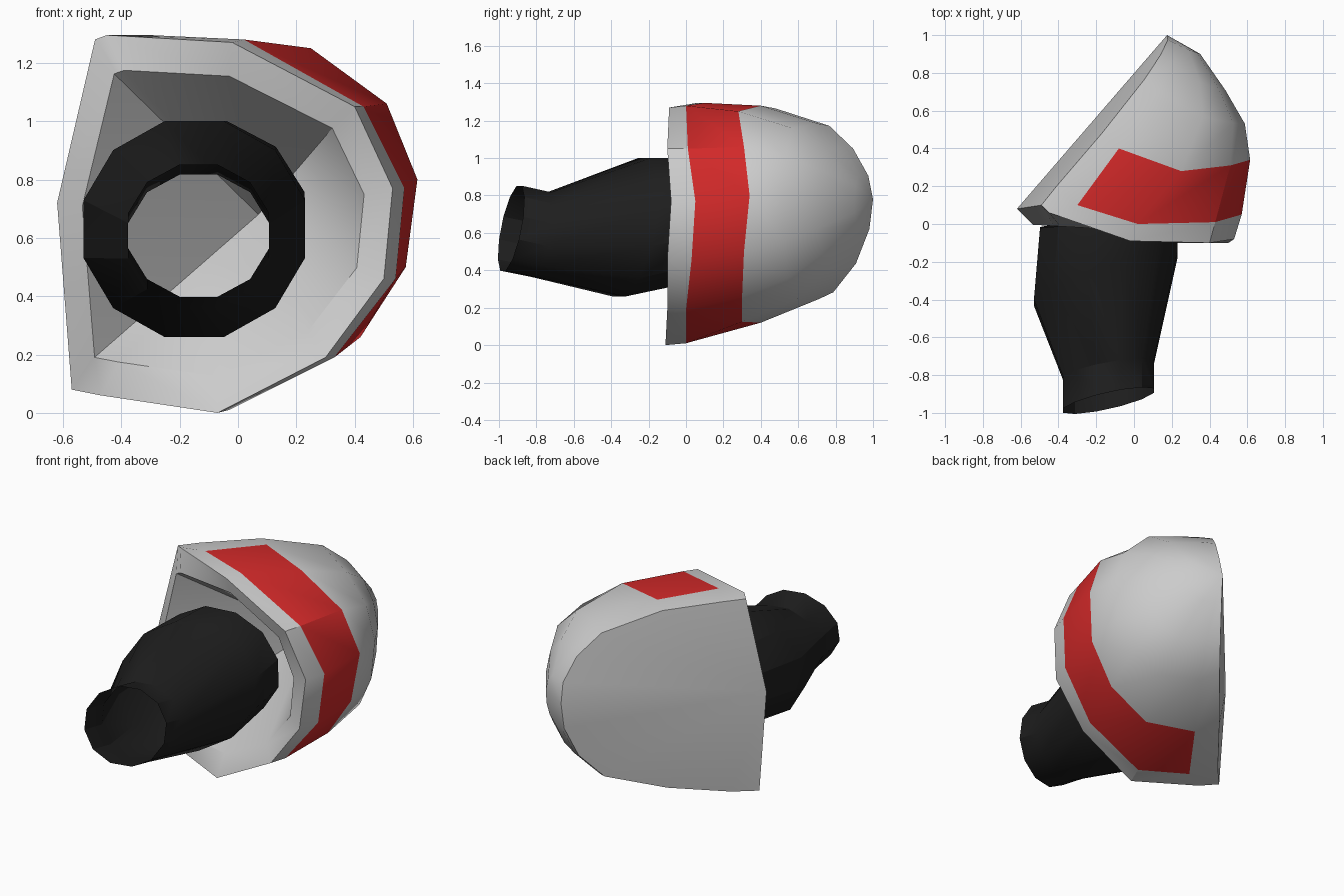
import bpy, bmesh, math
from mathutils import Vector

cube = bpy.data.objects.get("Cube")
if cube:
    bpy.data.objects.remove(cube, do_unlink=True)


def make_material(name, rgb):
    mat = bpy.data.materials.new(name)
    mat.use_nodes = True
    colour = (*rgb, 1.0)
    mat.diffuse_color = colour
    mat.node_tree.nodes["Principled BSDF"].inputs["Base Color"].default_value = colour
    return mat


def finish(bm, name, materials, angle):
    """Turn a bmesh into a smooth-shaded object that keeps its hard edges."""
    bmesh.ops.recalc_face_normals(bm, faces=bm.faces[:])
    mesh = bpy.data.meshes.new(name)
    bm.to_mesh(mesh)
    bm.free()
    for mat in materials:
        mesh.materials.append(mat)
    obj = bpy.data.objects.new(name, mesh)
    bpy.context.collection.objects.link(obj)
    bpy.ops.object.select_all(action='DESELECT')
    obj.select_set(True)
    bpy.context.view_layer.objects.active = obj
    bpy.ops.object.shade_smooth_by_angle(angle=math.radians(angle))
    return obj


def add_ring(bm, points):
    return [bm.verts.new(p) for p in points]


def bridge(bm, a, b, closed=False):
    """Quads between two equal rows of vertices."""
    count = len(a) if closed else len(a) - 1
    faces = []
    for i in range(count):
        j = (i + 1) % len(a)
        faces.append(bm.faces.new((a[i], a[j], b[j], b[i])))
    return faces


def fan(bm, row, tip, closed=False):
    count = len(row) if closed else len(row) - 1
    for i in range(count):
        bm.faces.new((row[i], row[(i + 1) % len(row)], tip))


grey = make_material("light grey", (0.60, 0.60, 0.60))
red = make_material("stripe red", (0.64, 0.022, 0.022))
black = make_material("sleeve black", (0.013, 0.013, 0.013))

# Shell cross-sections, each running from the top of the flat side, round the
# outside, to the bottom of the flat side
rim = [(-.49, .1, 1.28), (-.45, .06, 1.295), (-.02, -.09, 1.27), (.4, -.1, 1.05),
       (.53, -.08, .77), (.5, -.1, .46), (.3, -.1, .19), (-.07, -.11, 0),
       (-.47, .02, .06), (-.57, .08, .08)]
stripe_front = [(-.41, .2, 1.28), (-.3, .1, 1.295), (.02, 0, 1.28), (.43, .01, 1.05),
                (.57, .05, .77), (.54, .03, .46), (.33, 0, .19), (-.03, 0, .01),
                (-.33, .1, .05), (-.46, .2, .09)]
stripe_back = [(-.17, .48, 1.265), (-.08, .4, 1.28), (.25, .28, 1.25), (.51, .31, 1.06),
               (.615, .34, .8), (.575, .31, .5), (.42, .3, .26), (.16, .3, .125),
               (-.12, .4, .12), (-.22, .5, .165)]
flat_centre = Vector((-.62, .08, .72))
tip = Vector((.175, 1, .78))
depth = Vector((.65, .76, 0)).normalized()
outward = Vector((.76, -.65, 0)).normalized()


def dome_point(start, degrees, bulge):
    """Round a point of the last band over towards the rear tip."""
    a = math.radians(degrees)
    offset = start - tip
    along = depth * offset.dot(depth)
    push = depth * bulge * offset.dot(outward)
    return tip + along * (1 - math.sin(a)) + (offset - along) * math.cos(a) + push


# Shell: rim, stripe band and rounded rear
bm = bmesh.new()
rows = [add_ring(bm, r) for r in (rim, stripe_front, stripe_back)]
for degrees, bulge in ((36, 0), (56, .02), (75, .06)):
    rows.append(add_ring(bm, [dome_point(Vector(p), degrees, bulge) for p in stripe_back]))
for k in range(len(rows) - 1):
    faces = bridge(bm, rows[k], rows[k + 1])
    if k == 1:
        for face in faces[1:-1]:
            face.material_index = 1
tip_vert = bm.verts.new(tip)
fan(bm, rows[-1], tip_vert)

# Flat side, fanned from the middle of its front edge
centre_vert = bm.verts.new(flat_centre)
outline = [r[0] for r in rows] + [tip_vert] + [r[-1] for r in reversed(rows)]
fan(bm, outline, centre_vert)

# Front lip and hollow inside
outer = rows[0] + [centre_vert]
inner = add_ring(bm, [(-.08 + (v.co.x + .08) * .84, -.035 - v.co.x * .05,
                       .66 + (v.co.z - .66) * .81) for v in outer])
bridge(bm, outer, inner, closed=True)
fan(bm, inner, bm.verts.new((.07, .63, .68)), closed=True)
finish(bm, "shoulder_shell", [grey, red], 32)

# Sleeve: open tube; each ring is centre, radii (x, z) and lean in y (by x, by z)
sleeve_rings = [((-.135, -.935, .625), (.25, .235), (.055, .045)),
                ((-.135, -.77, .59), (.25, .235), (.045, .04)),
                ((-.15, -.29, .63), (.393, .383), (.13, .07)),
                ((-.135, .03, .67), (.375, .342), (.05, -.01))]
sides = 12
bm = bmesh.new()
previous = None
for (cx, cy, cz), (rx, rz), (lean_x, lean_z) in sleeve_rings:
    points = []
    for i in range(sides):
        a = (i + .5) * math.tau / sides
        c, s = math.cos(a), math.sin(a)
        points.append((cx + rx * c, cy + lean_x * c + lean_z * s, cz + rz * s))
    ring = add_ring(bm, points)
    if previous:
        bridge(bm, previous, ring, closed=True)
    previous = ring
finish(bm, "arm_sleeve", [black], 30)
